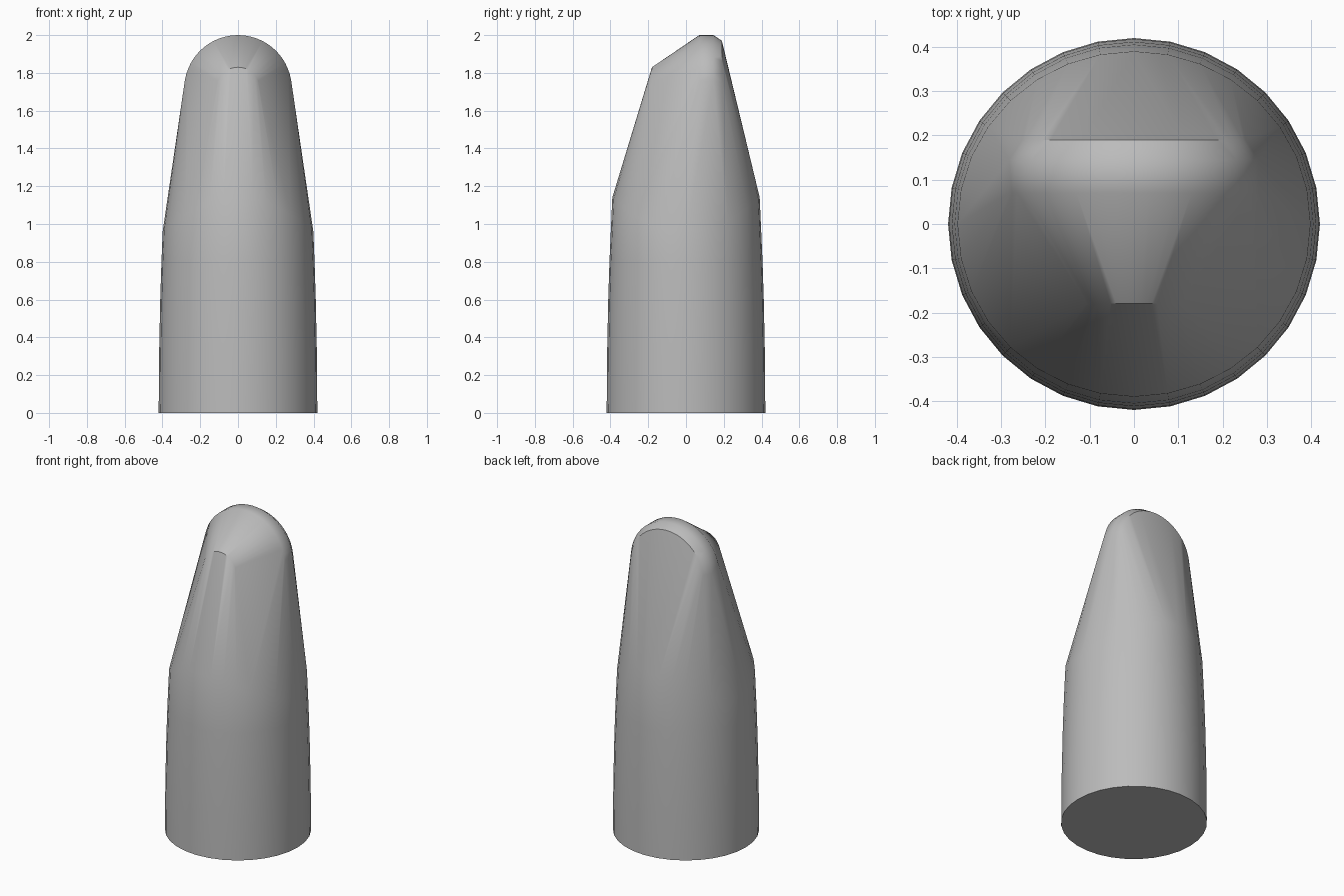
import bpy
import bmesh
from math import sin, cos, pi, radians

cube = bpy.data.objects.get("Cube")
if cube:
    bpy.data.objects.remove(cube, do_unlink=True)

SIDES = 32
ARCH_STEPS = 24
ARCH_CENTER = 1.715


def barrel_point(bm, angle, z):
    """Point on the gently tapering round barrel."""
    r = 0.42 - 0.023 * z * z
    bm.verts.new((r * sin(angle), -r * cos(angle), z))


def arch(bm, y, radius):
    """Upright arch of points across the tip."""
    start = radians(8.5)
    for i in range(ARCH_STEPS + 1):
        a = start + (pi - 2 * start) * i / ARCH_STEPS
        bm.verts.new((radius * cos(a), y, ARCH_CENTER + radius * sin(a)))


bm = bmesh.new()

# Barrel rings and the wavy shoulder, higher at front and back
for i in range(SIDES):
    a = 2 * pi * i / SIDES
    for z in (0, 0.3, 0.6, 0.8):
        barrel_point(bm, a, z)
    barrel_point(bm, a, 1.05 + 0.09 * cos(2 * a))

# Concentric arches: front lip, crown front, crown back, back chamfer
for y, radius in ((-0.18, 0.115), (0.07, 0.285), (0.145, 0.285), (0.19, 0.255)):
    arch(bm, y, radius)

# The body is the convex skin over all sections
bmesh.ops.convex_hull(bm, input=bm.verts[:])
bmesh.ops.dissolve_limit(bm, angle_limit=radians(0.2), verts=bm.verts[:], edges=bm.edges[:])
bmesh.ops.recalc_face_normals(bm, faces=bm.faces[:])

mesh = bpy.data.meshes.new("tapered_body")
bm.to_mesh(mesh)
bm.free()
body = bpy.data.objects.new("tapered_body", mesh)
bpy.context.collection.objects.link(body)

# Plain grey
grey = bpy.data.materials.new("grey")
grey.use_nodes = True
color = (0.5, 0.5, 0.5, 1)
grey.diffuse_color = color
grey.node_tree.nodes["Principled BSDF"].inputs["Base Color"].default_value = color
mesh.materials.append(grey)

bpy.ops.object.select_all(action="DESELECT")
body.select_set(True)
bpy.context.view_layer.objects.active = body
bpy.ops.object.shade_smooth_by_angle(angle=radians(37))
